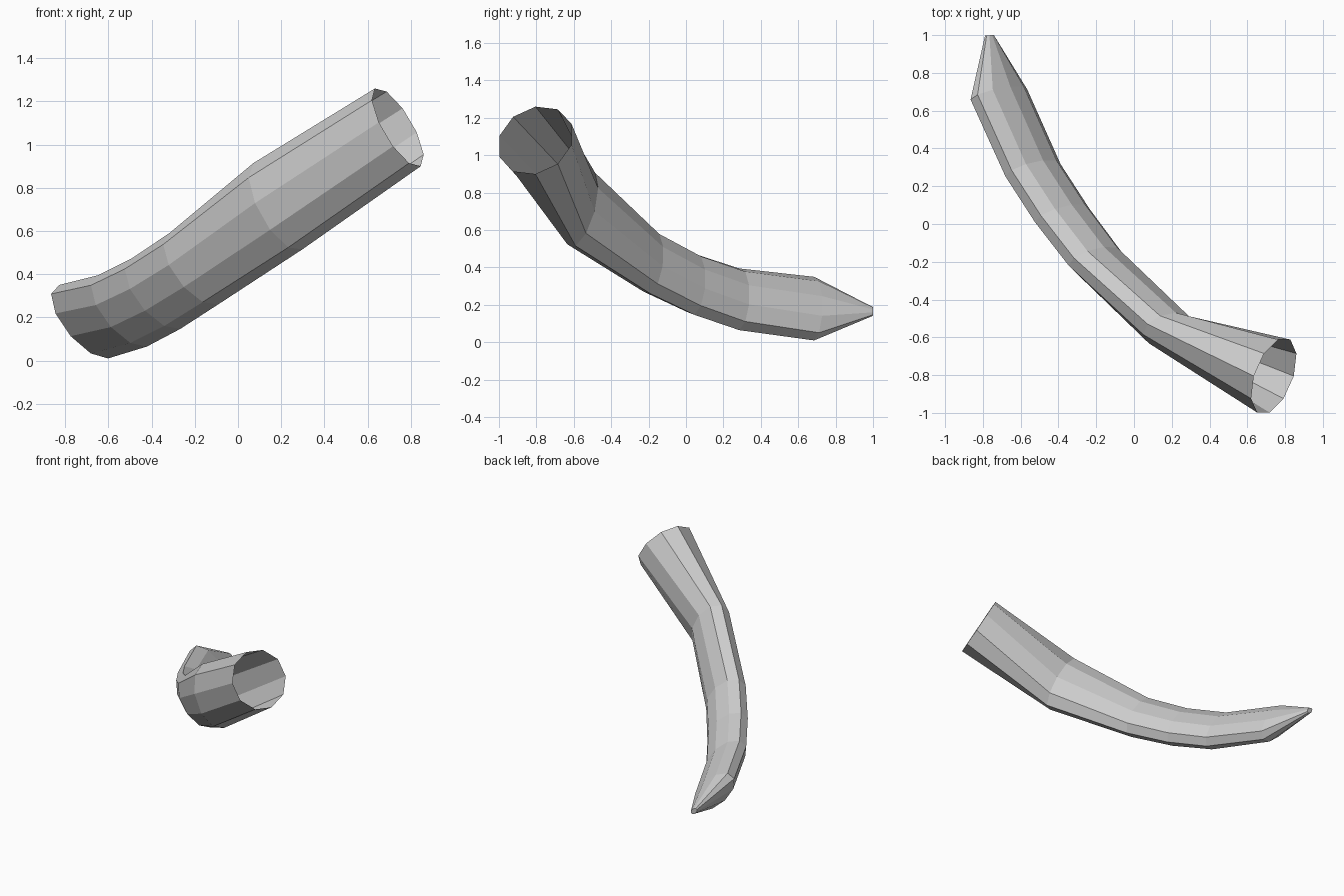
import bpy, bmesh, math
from mathutils import Vector

if "Cube" in bpy.data.objects:
    bpy.data.objects.remove(bpy.data.objects["Cube"])

SIDES = 10

# Rings from open base to tip: centre, long half-axis, short half-axis
RINGS = [
    ((0.74, -0.805, 1.08), (-0.106, 0, 0.180), (0.058, 0.203, 0.034)),
    ((0.185, -0.56, 0.715), (-0.113, 0.03, 0.20), (0.075, 0.085, 0.05)),
    ((-0.205, -0.185, 0.425), (-0.113, 0.005, 0.165), (0.085, 0.065, 0.035)),
    ((-0.38, 0.045, 0.31), (-0.113, 0, 0.163), (0.09, 0.06, 0.03)),
    ((-0.535, 0.285, 0.23), (-0.113, 0, 0.165), (0.093, 0.055, 0.025)),
    ((-0.715, 0.685, 0.18), (-0.113, 0, 0.170), (0.10, 0.045, 0.015)),
    ((-0.765, 0.998, 0.165), (-0.015, 0, 0.024), (0.02, 0.002, 0.003)),
]

# Curved tusk shell lofted through the rings, hollow at the wide end
bm = bmesh.new()
loops = []
for c, u, v in RINGS:
    c, u, v = Vector(c), Vector(u), Vector(v)
    angles = [2 * math.pi * i / SIDES for i in range(SIDES)]
    loops.append([bm.verts.new(c + u * math.cos(a) + v * math.sin(a)) for a in angles])
for a, b in zip(loops, loops[1:]):
    for i in range(SIDES):
        j = (i + 1) % SIDES
        bm.faces.new((a[i], a[j], b[j], b[i]))

# Small blunt tip
bm.faces.new(loops[-1])
bmesh.ops.recalc_face_normals(bm, faces=bm.faces)

mesh = bpy.data.meshes.new("tusk")
bm.to_mesh(mesh)
bm.free()
bpy.context.collection.objects.link(bpy.data.objects.new("tusk", mesh))
